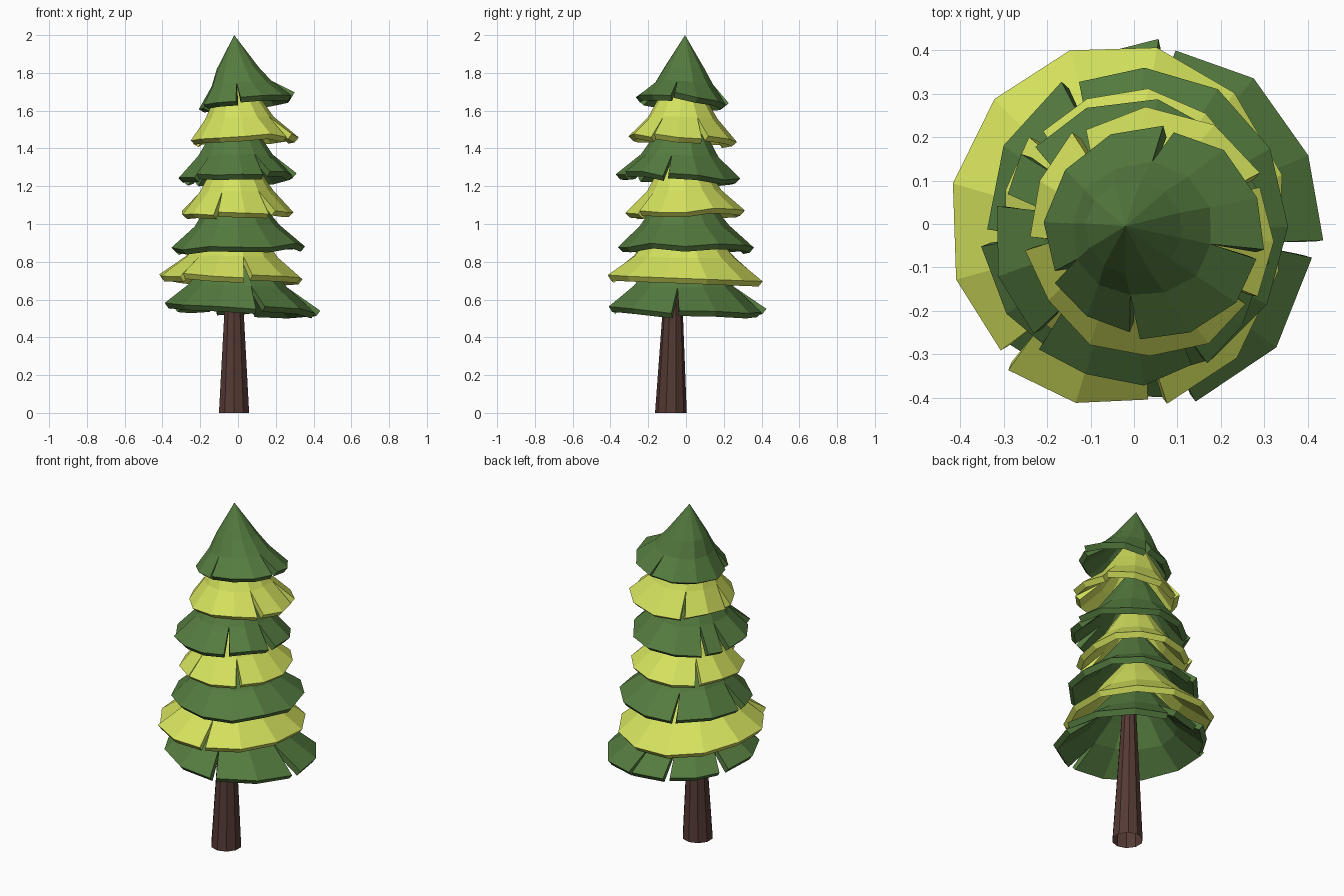
import bpy, bmesh, random
from math import cos, sin, radians

if "Cube" in bpy.data.objects:
    bpy.data.objects.remove(bpy.data.objects["Cube"])
random.seed(4)


def material(name, rgb):
    m = bpy.data.materials.new(name)
    m.diffuse_color = (*rgb, 1)
    m.use_nodes = True
    m.node_tree.nodes["Principled BSDF"].inputs["Base Color"].default_value = m.diffuse_color
    return m


GREEN = material("needle_green", (0.09, 0.20, 0.05))
LIME = material("needle_lime", (0.66, 0.76, 0.11))
BROWN = material("bark", (0.09, 0.042, 0.035))


def to_object(name, bm, mat):
    bmesh.ops.recalc_face_normals(bm, faces=bm.faces)
    me = bpy.data.meshes.new(name)
    bm.to_mesh(me)
    bm.free()
    me.materials.append(mat)
    ob = bpy.data.objects.new(name, me)
    bpy.context.collection.objects.link(ob)
    return ob


def tier(name, mat, centre, radii, z, tilt, height, cuts, apex=(-0.02, -0.02)):
    """Flared cone skirt; the rim is split open at each cut angle."""
    bm = bmesh.new()
    top = bm.verts.new((*apex, z + height))

    def point(angle, r, h, blend):
        # blend shifts the ring from the apex axis out to the rim centre
        a = radians(angle)
        dx, dy = r * radii[0] * cos(a), r * radii[1] * sin(a)
        x = apex[0] + (centre[0] - apex[0]) * blend + dx
        y = apex[1] + (centre[1] - apex[1]) * blend + dy
        t = (tilt[0] * dx + tilt[1] * dy) * blend
        return bm.verts.new((x, y, z + h + t))

    # Columns of (inner, middle, rim on the left, rim on the right)
    cuts = sorted(c % 360 for c in cuts)
    columns = []
    for i, c in enumerate(cuts):
        gap = (cuts[(i + 1) % len(cuts)] - c) % 360 or 360
        n = max(1, round(gap / 29))
        for k in range(n):
            a = c + gap * k / n
            inner = point(a, 0.45, 0.50 * height, 0.3)
            mid = point(a, 0.65 + random.uniform(-.02, .02), 0.265 * height, 0.6)
            if k == 0:
                before = point(a - 3, 0.98, -0.01, 1)
                after = point(a + 3, 1.03, 0.006, 1)
            else:
                before = after = point(a, 1.01 + random.uniform(-.02, .02),
                                       random.uniform(-.01, .01), 1)
            columns.append((inner, mid, before, after))
    for (i0, m0, _, r0), (i1, m1, r1, _) in zip(columns, columns[1:] + columns[:1]):
        bm.faces.new((top, i0, i1))
        bm.faces.new((i0, m0, m1, i1))
        bm.faces.new((m0, r0, r1, m1))
    ob = to_object(name, bm, mat)
    s = ob.modifiers.new("thickness", 'SOLIDIFY')
    s.thickness = 0.035
    s.offset = -1


# Trunk: ten sides, open ends, tapering and leaning toward the crown axis
bm = bmesh.new()
bmesh.ops.create_cone(bm, cap_ends=False, segments=10, radius1=0.084, radius2=0.036, depth=0.85)
for v in bm.verts:
    high = v.co.z > 0
    v.co.x -= 0.021
    v.co.y += -0.065 if high else -0.08
    v.co.z += 0.425
to_object("trunk", bm, BROWN)

# Needle skirts, bottom to top
tier("skirt_1", GREEN, (0.02, 0), (.405, .415), .555, (-.05, -.02), .44, (-76, -8, 82, 113, 158))
tier("skirt_2", LIME, (-.04, 0), (.385, .42), .715, (-.03, -.03), .42, (-132, -76))
tier("skirt_3", GREEN, (0, 0), (.345, .36), .88, (.03, 0), .42, (115, 185))
tier("skirt_4", LIME, (-.005, -.005), (.30, .31), 1.065, (.02, .02), .42, (-112, -52, 137))
tier("skirt_5", GREEN, (-.005, -.04), (.31, .325), 1.25, (.03, -.06), .42, (-12, -60, 140, 163, -135))
tier("skirt_6", LIME, (.035, -.02), (.28, .285), 1.45, (.06, -.04), .42, (-33, 185, 125, 25))
tier("skirt_7", GREEN, (.045, -.02), (.25, .24), 1.65, (.15, -.08), .35, (82, -12, -100, -155), (-.02, -.005))
